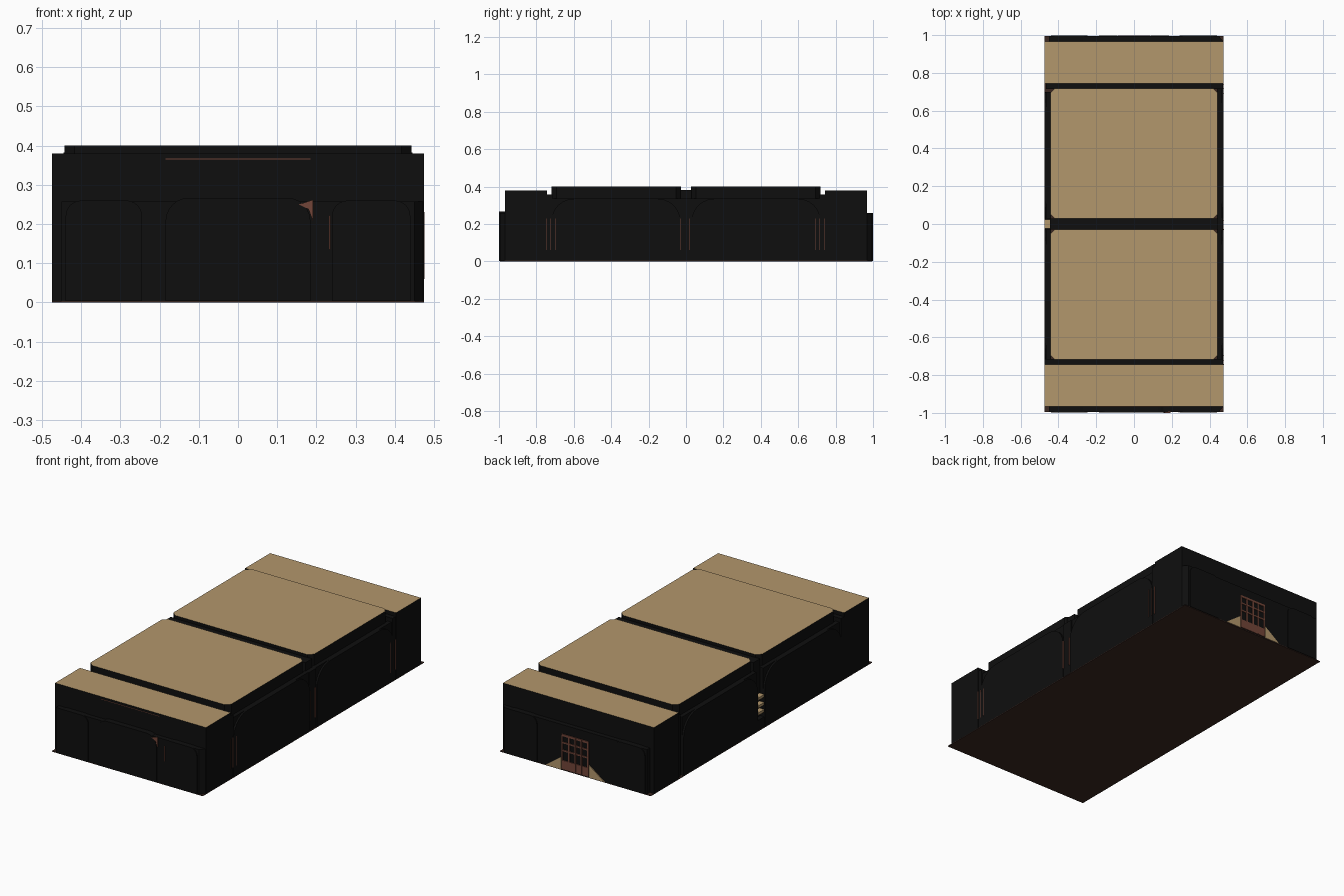
import bpy, bmesh, math

if "Cube" in bpy.data.objects:
    bpy.data.objects.remove(bpy.data.objects["Cube"])


def material(name, rgb):
    m = bpy.data.materials.new(name)
    m.diffuse_color = (*rgb, 1)
    m.use_nodes = True
    m.node_tree.nodes["Principled BSDF"].inputs["Base Color"].default_value = m.diffuse_color
    return m


BLACK = material("black shell", (0.0045, 0.0045, 0.0045))
TAN = material("tan plaster", (0.45, 0.31, 0.15))
FLOOR = material("dark brown floor", (0.042, 0.02, 0.015))
WOOD = material("brown wood", (0.17, 0.06, 0.04))


def finish(name, bm, mat, top=None):
    bmesh.ops.recalc_face_normals(bm, faces=bm.faces)
    me = bpy.data.meshes.new(name)
    me.materials.append(mat)
    if top:
        me.materials.append(top)
        for f in bm.faces:
            f.material_index = int(f.normal.z > 0.9)
    bm.to_mesh(me)
    bm.free()
    ob = bpy.data.objects.new(name, me)
    bpy.context.collection.objects.link(ob)
    return ob


def prism(name, pts, depth, mat, top=None):
    """Extrude a 3D polygon along a vector."""
    bm = bmesh.new()
    f = bm.faces.new([bm.verts.new(p) for p in pts])
    r = bmesh.ops.extrude_face_region(bm, geom=[f], use_keep_orig=True)
    vs = [g for g in r["geom"] if isinstance(g, bmesh.types.BMVert)]
    bmesh.ops.translate(bm, verts=vs, vec=depth)
    return finish(name, bm, mat, top)


def box(name, x0, x1, y0, y1, z0, z1, mat, top=None):
    pts = [(x0, y0, z0), (x1, y0, z0), (x1, y1, z0), (x0, y1, z0)]
    return prism(name, pts, (0, 0, z1 - z0), mat, top)


def arch(a, b, z0, z1, r):
    """Bay outline with rounded upper corners, as (along, z) pairs."""
    pts = [(a, z0), (b, z0)]
    for c, start in ((b - r, 0), (a + r, 90)):
        for i in range(7):
            t = math.radians(start + 15 * i)
            pts.append((c + r * math.cos(t), z1 - r + r * math.sin(t)))
    return pts


Z0 = 0.003
# floor
box("floor", -0.475, 0.475, -0.995, 0.995, 0, 0.004, FLOOR)

# two main halls with clipped corners and tan ceilings
for s, n in ((-1, "front"), (1, "back")):
    x, a, b, c = 0.443, 0.028, 0.718, 0.025
    pts = [(-x + c, a), (x - c, a), (x, a + c), (x, b - c),
           (x - c, b), (-x + c, b), (-x, b - c), (-x, a + c)]
    prism(n + "_hall", [(px, s * py, Z0) for px, py in pts], (0, 0, 0.4 - Z0), BLACK, TAN)
    # end room
    y0, y1 = sorted((s * 0.743, s * 0.967))
    box(n + "_end_room", -0.475, 0.475, y0, y1, Z0, 0.38, BLACK, TAN)
    # wall between hall and end room
    y0, y1 = sorted((s * 0.715, s * 0.745))
    box(n + "_cross_wall", -0.465 if s > 0 else -0.475, 0.472, y0, y1, Z0, 0.358, BLACK)
    # end wall behind the arched bays, with a clipped corner
    prism(n + "_end_wall", [(-0.45, s * 0.96, Z0), (0.475, s * 0.96, Z0), (0.472, s * 0.967, Z0),
                            (0.45, s * 0.994, Z0), (-0.45, s * 0.994, Z0)], (0, 0, 0.255), BLACK)
    # arched bays on the end
    for i, (p, q, z, r) in enumerate(((-0.44, -0.245, 0.26, 0.04),
                                      (-0.185, 0.185, 0.267, 0.06),
                                      (0.24, 0.44, 0.26, 0.04))):
        if s > 0 and i == 1:
            continue
        prism(f"{n}_bay_{i}", [(u, s * 0.96, w) for u, w in arch(p, q, Z0, z, r)],
              (0, s * 0.039, 0), BLACK)
    # side bays with large rounded corners
    for t, side in ((-1, "left"), (1, "right")):
        end = 0.70 if (s > 0 and t < 0) else 0.72
        p, q = sorted((s * 0.03, s * end))
        prism(f"{n}_{side}_bay", [(t * 0.44, u, w) for u, w in arch(p, q, Z0, 0.335, 0.12)],
              (t * 0.035, 0, 0), BLACK)
        box(f"{n}_{side}_bay_wall", *sorted((t * 0.44, t * 0.465)), p, q, Z0, 0.335, BLACK)

# wall between the halls
box("middle_wall", -0.445, 0.445, -0.03, 0.03, Z0, 0.383, BLACK)
box("middle_pier", 0.44, 0.47, -0.032, 0.032, Z0, 0.335, BLACK)

# shelves in the left side opening
for i, z in enumerate((0.09, 0.13, 0.175)):
    box(f"shelf_{i}", -0.475, -0.44, -0.025, 0.025, z, z + 0.015, TAN)
box("opening_base", -0.472, -0.44, -0.032, 0.032, Z0, 0.06, BLACK)

# back double door: frame bars and mullions
for i, x in enumerate((-0.085, -0.043, -0.005, 0.035, 0.077)):
    box(f"door_post_{i}", x, x + 0.009, 0.993, 0.999, 0.01, 0.205, WOOD)
for i, (z, h) in enumerate(((0.008, 0.05), (0.11, 0.008), (0.155, 0.008), (0.195, 0.012))):
    box(f"door_rail_{i}", -0.085, 0.086, 0.993, 0.9985, z, z + h, WOOD)

# sloping tan side panels beside the door
for s in (-1, 1):
    prism("door_side_panel", [(s * 0.185, 0.993, 0.004), (s * 0.087, 0.993, 0.004),
                              (s * 0.087, 0.993, 0.075)], (0, 0.005, 0), TAN)

# brown trim slivers on the front
prism("front_spandrel", [(0.155, -0.993, 0.25), (0.192, -0.993, 0.262), (0.192, -0.993, 0.205),
                         (0.18, -0.993, 0.238)], (0, -0.007, 0), WOOD)
box("front_trim", 0.232, 0.236, -0.999, -0.99, 0.135, 0.222, WOOD)
box("front_upper_trim", -0.185, 0.185, -0.969, -0.965, 0.365, 0.3675, WOOD)

# thin brown trims on the right side
for i, y in enumerate((-0.744, -0.722, -0.697, -0.029, 0.02, 0.69, 0.715, 0.738)):
    box(f"right_trim_{i}", 0.47, 0.4765, y - 0.0015, y + 0.0015, 0.06, 0.23, WOOD)
